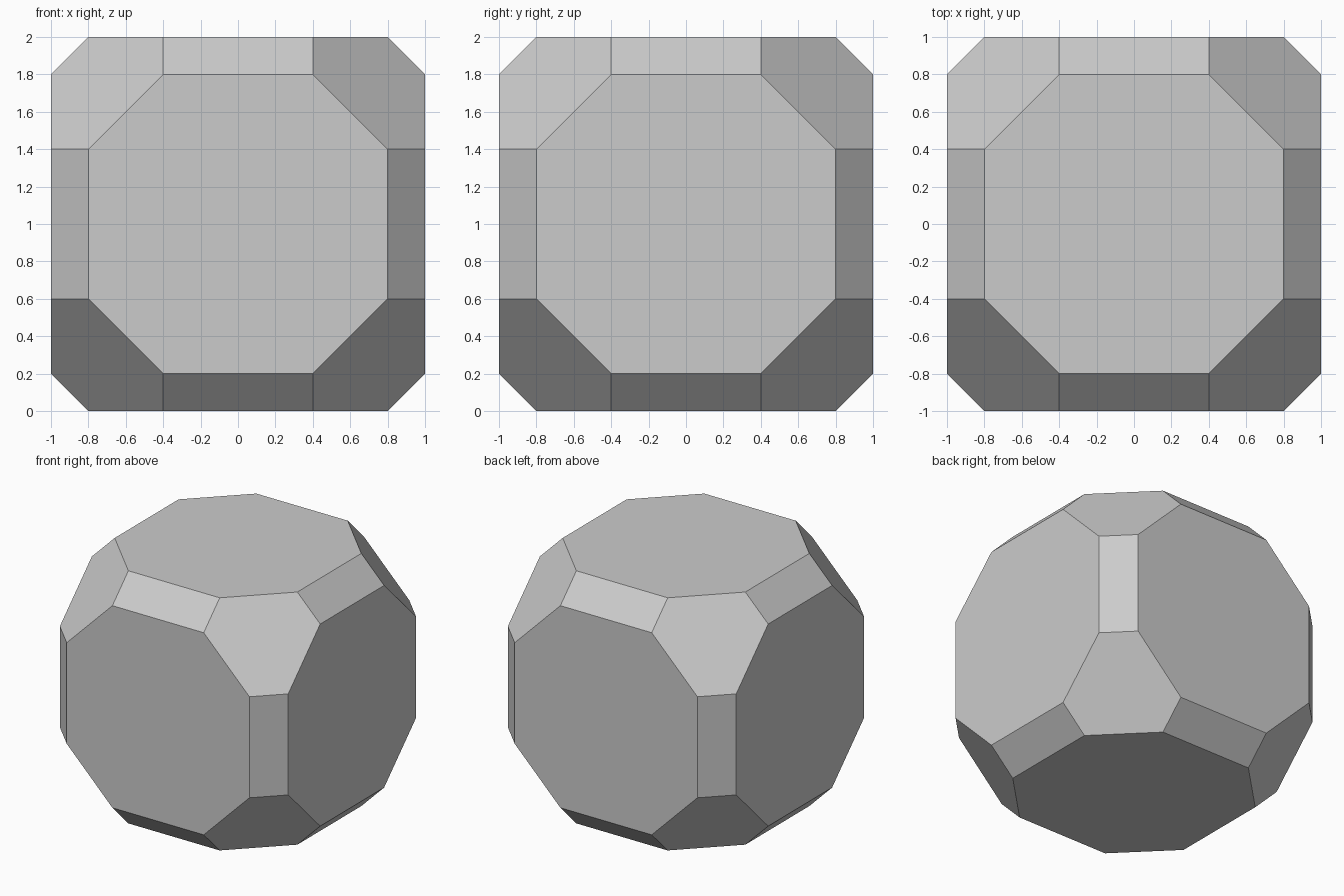
import bpy, bmesh
from itertools import permutations, product
from math import radians

if "Cube" in bpy.data.objects:
    bpy.data.objects.remove(bpy.data.objects["Cube"])

# Truncated cuboctahedron: every ordering and sign of three distances
bm = bmesh.new()
for p in permutations((1.0, 0.8, 0.4)):
    for s in product((-1, 1), repeat=3):
        bm.verts.new([a * b for a, b in zip(p, s)])

# Wrap in a hull, then merge coplanar triangles into octagons, hexagons, rectangles
bmesh.ops.convex_hull(bm, input=bm.verts[:])
bmesh.ops.dissolve_limit(bm, angle_limit=radians(1), verts=bm.verts[:], edges=bm.edges[:])
bmesh.ops.recalc_face_normals(bm, faces=bm.faces[:])
bmesh.ops.translate(bm, verts=bm.verts[:], vec=(0, 0, 1))

mesh = bpy.data.meshes.new("faceted_ball")
bm.to_mesh(mesh)
bm.free()
bpy.context.collection.objects.link(bpy.data.objects.new("faceted_ball", mesh))
